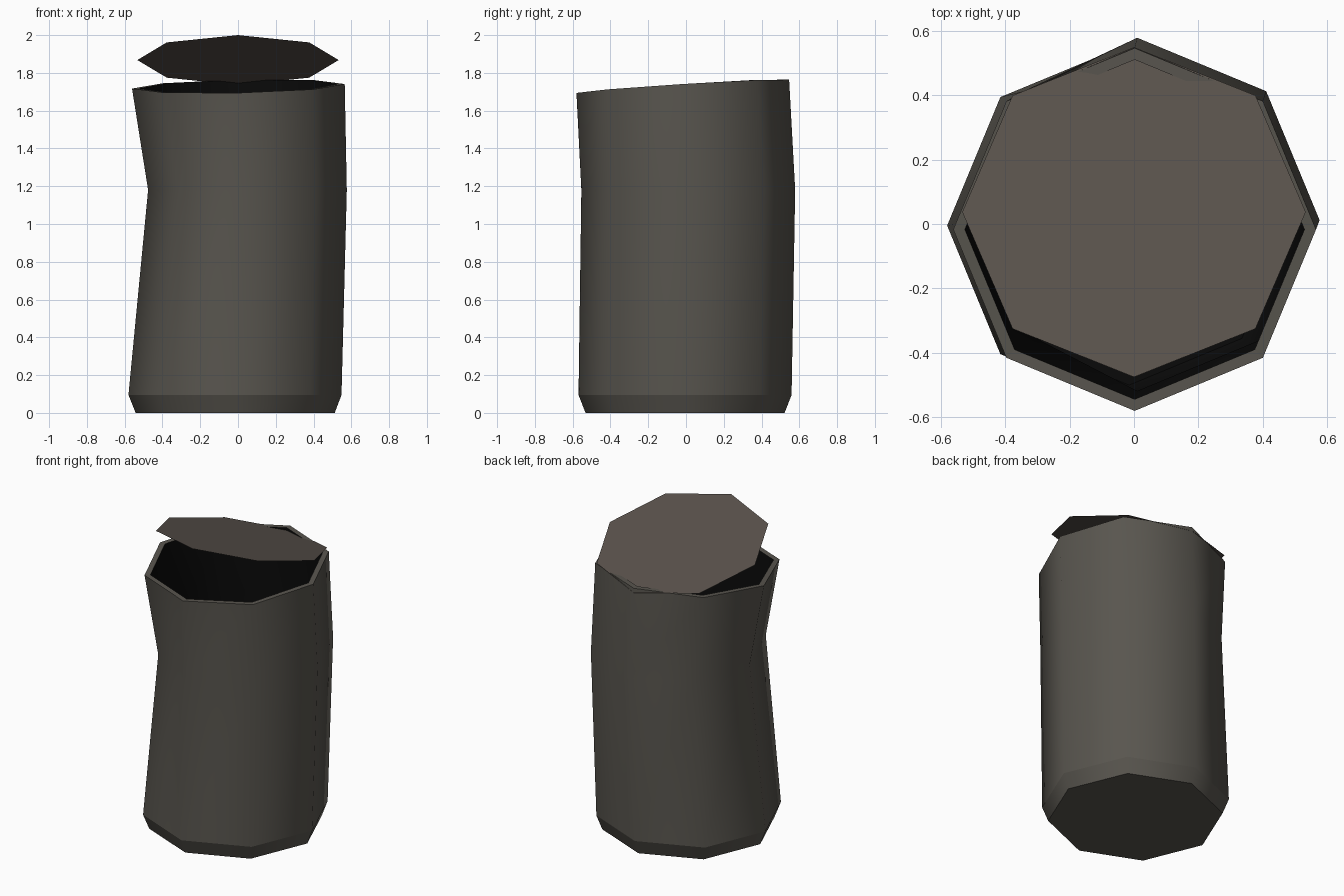
import bpy, bmesh, math

if "Cube" in bpy.data.objects:
    bpy.data.objects.remove(bpy.data.objects["Cube"])

N = 8


def material(name, rgb):
    m = bpy.data.materials.new(name)
    m.diffuse_color = (*rgb, 1)
    m.use_nodes = True
    m.node_tree.nodes["Principled BSDF"].inputs["Base Color"].default_value = m.diffuse_color
    return m


BODY = material("weathered tin", (0.098, 0.091, 0.077))
LID = material("lid tin", (0.102, 0.085, 0.072))
INSIDE = material("sooty black", (0.003, 0.003, 0.003))


def ring(cx, cy, r, z, tilt=(0, 0), dent=0.0):
    """Octagon with corners on the axes; tilt slopes it, dent pushes in the -x side."""
    pts = []
    for i in range(N):
        a = 2 * math.pi * i / N
        c, s = math.cos(a), math.sin(a)
        push = 0.0
        if c < -0.1:
            push = dent * (1.0 if c < -0.9 else (0.95 if s < 0 else 0.6))
        pts.append((cx + r * c + push, cy + r * s, z + tilt[0] * c + tilt[1] * s))
    return pts


def make(name, bm, mats):
    me = bpy.data.meshes.new(name)
    bm.to_mesh(me)
    bm.free()
    for m in mats:
        me.materials.append(m)
    ob = bpy.data.objects.new(name, me)
    bpy.context.collection.objects.link(ob)
    return ob


# Dented can: outer wall up, over the rim, and down the inside
TILT = (0.012, 0.035)
rings = [
    ring(-0.015, -0.005, 0.527, 0.0),
    ring(-0.016, -0.005, 0.564, 0.095),
    ring(0.01, 0.012, 0.566, 1.18, dent=0.08),
    ring(0.002, -0.017, 0.563, 1.729, TILT),
    ring(0.002, -0.017, 0.527, 1.729, TILT),
    ring(0.01, 0.012, 0.53, 1.18, dent=0.08),
    ring(-0.016, -0.005, 0.528, 0.10),
    ring(-0.015, -0.005, 0.495, 0.04),
]
bm = bmesh.new()
loops = [[bm.verts.new(p) for p in r] for r in rings]
for k in range(len(loops) - 1):
    for i in range(N):
        j = (i + 1) % N
        f = bm.faces.new((loops[k][i], loops[k][j], loops[k + 1][j], loops[k + 1][i]))
        f.smooth = k != 3
        f.material_index = 1 if k > 3 else 0
bm.faces.new(list(reversed(loops[0])))
floor = bm.faces.new(loops[-1])
floor.material_index = 1
# Keep the base edge, chamfer and rim crisp
for k in (0, 1, 3, 4, 7):
    for i in range(N):
        bm.edges.get((loops[k][i], loops[k][(i + 1) % N])).smooth = False
make("dented_can", bm, [BODY, INSIDE])

# Paper-thin lid, hinged at the back and lifted at the front
bm = bmesh.new()
lid = []
for i in range(N):
    a = 2 * math.pi * i / N
    s = math.sin(a)
    lid.append(bm.verts.new((0.533 * math.cos(a), 0.037 + 0.512 * s, 1.868 - 0.132 * s)))
bm.faces.new(lid)
make("open_lid", bm, [LID])
